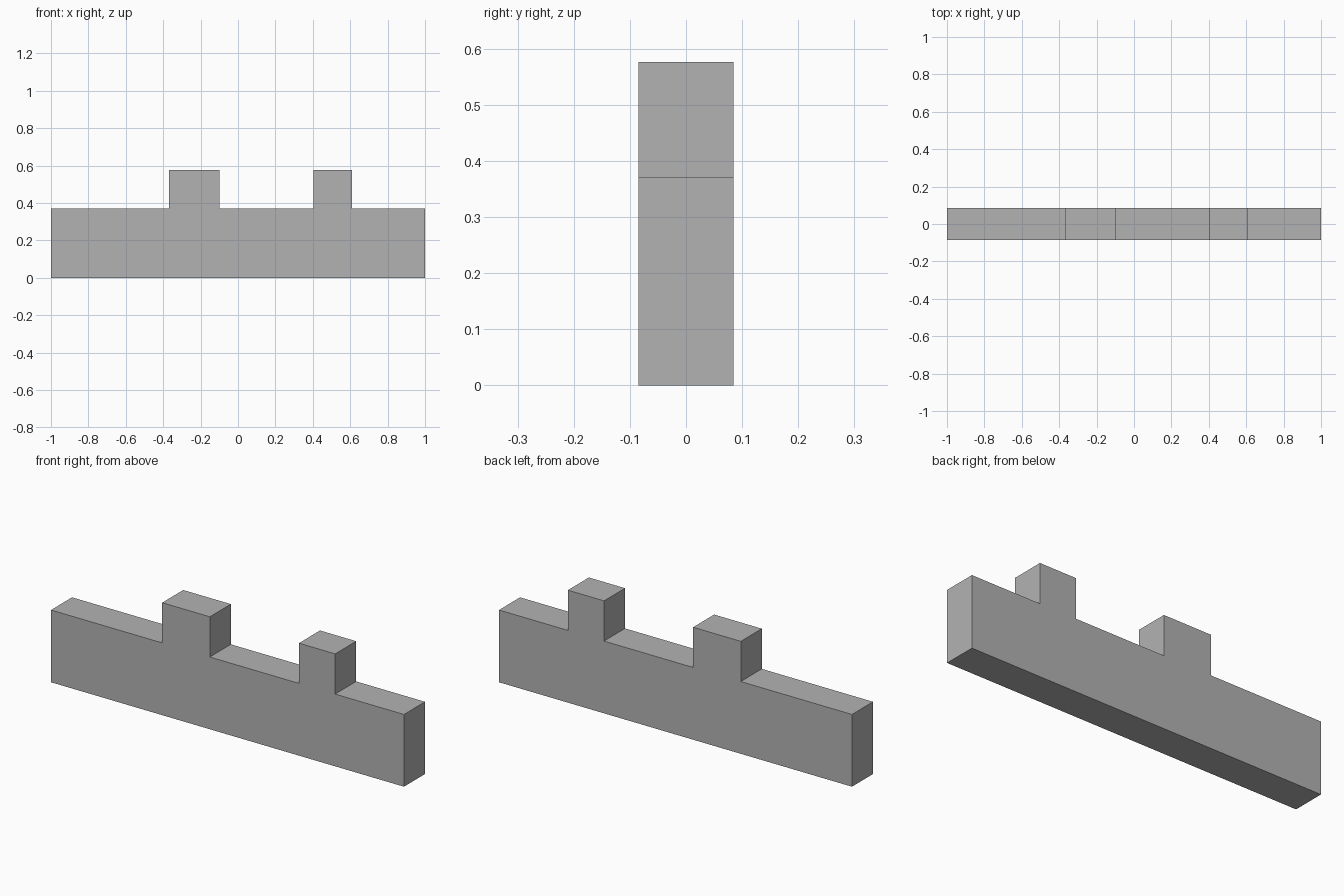
import bpy, bmesh

cube = bpy.data.objects.get("Cube")
if cube:
    bpy.data.objects.remove(cube, do_unlink=True)

# Single grey material
GREY = (0.45, 0.45, 0.45, 1.0)
grey = bpy.data.materials.new("grey")
grey.use_nodes = True
grey.diffuse_color = GREY
grey.node_tree.nodes["Principled BSDF"].inputs["Base Color"].default_value = GREY

HALF_DEPTH = 0.085
WALL_TOP, TOOTH_TOP = 0.37, 0.576
TEETH = [(-0.37, -0.10), (0.405, 0.61)]  # x ranges of the raised blocks

# Stepped outline of the wall, seen from the front
profile = [(-1, WALL_TOP), (-1, 0), (1, 0), (1, WALL_TOP)]
for x0, x1 in reversed(TEETH):
    profile += [(x1, WALL_TOP), (x1, TOOTH_TOP), (x0, TOOTH_TOP), (x0, WALL_TOP)]

# Extrude the outline through the depth
bm = bmesh.new()
front = bm.faces.new([bm.verts.new((x, -HALF_DEPTH, z)) for x, z in profile])
extruded = bmesh.ops.extrude_face_region(bm, geom=[front], use_keep_orig=True)
back_verts = [g for g in extruded["geom"] if isinstance(g, bmesh.types.BMVert)]
bmesh.ops.translate(bm, verts=back_verts, vec=(0, 2 * HALF_DEPTH, 0))
bmesh.ops.recalc_face_normals(bm, faces=bm.faces)

mesh = bpy.data.meshes.new("notched_wall")
bm.to_mesh(mesh)
bm.free()
mesh.materials.append(grey)
wall = bpy.data.objects.new("notched_wall", mesh)
bpy.context.collection.objects.link(wall)
